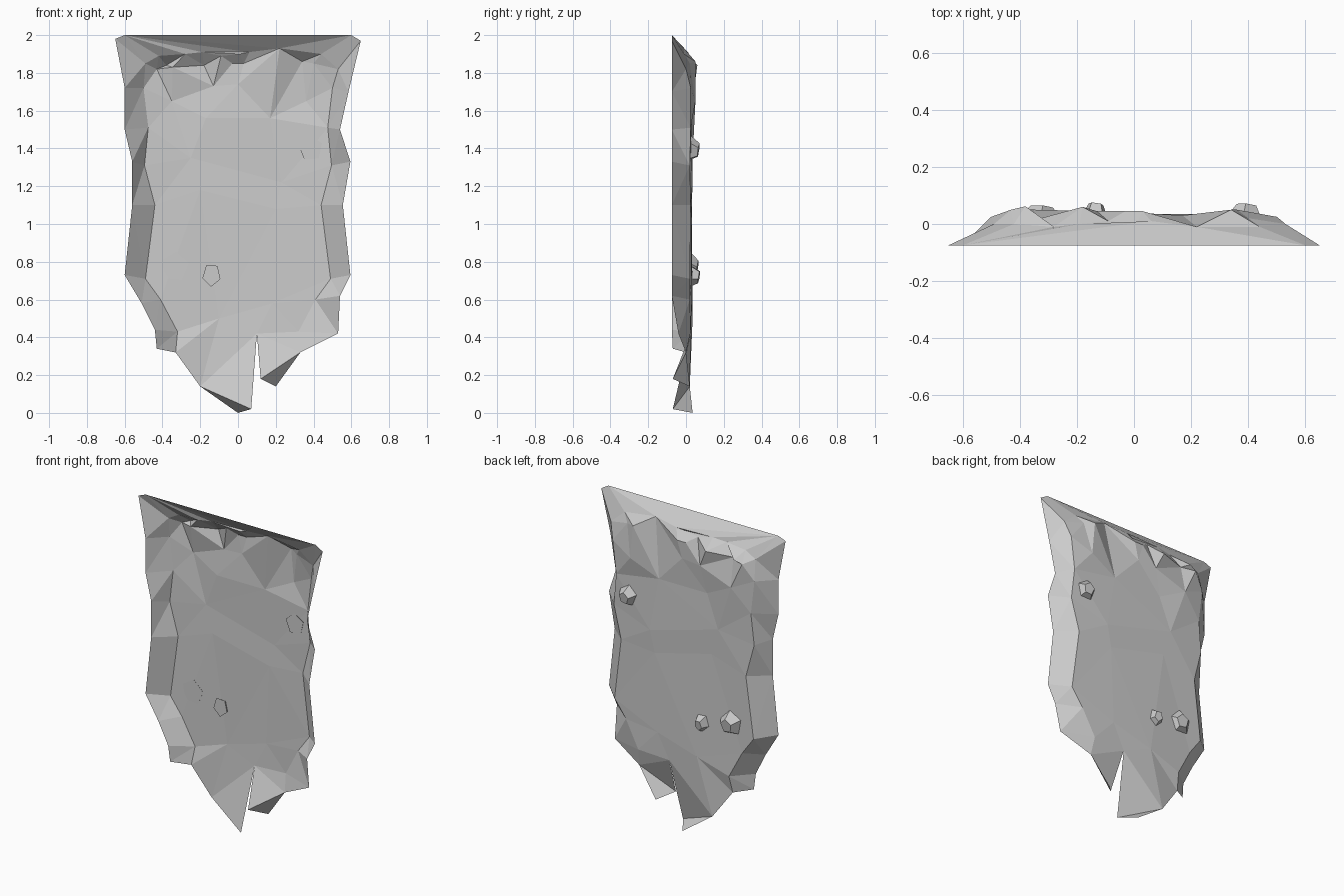
import bpy
from math import cos, sin, tau
from mathutils import Vector
from mathutils.geometry import delaunay_2d_cdt

RIM = -0.075  # depth of the open front rim

def make_object(name, verts, faces):
    mesh = bpy.data.meshes.new(name)
    mesh.from_pydata(verts, [], faces)
    mesh.update()
    obj = bpy.data.objects.new(name, mesh)
    bpy.context.collection.objects.link(obj)
    return obj

# Ragged silhouette: (x, z) on the rim, or (x, z, y) where it leaves the rim
outline = [
    (-.60, 2.0), (.60, 2.0), (.65, 1.97), (.585, 1.70), (.54, 1.50),
    (.595, 1.33), (.555, 1.10), (.595, .73), (.54, .62), (.53, .42, -.04),
    (.33, .32, .0), (.20, .14, .02), (.12, .18, -.07), (.10, .42, .025),
    (.07, .02, -.07), (0, 0, .035), (-.20, .14, .02), (-.33, .32, 0),
    (-.43, .34, -.07), (-.44, .44), (-.51, .58), (-.60, .73), (-.56, 1.10),
    (-.56, 1.33), (-.60, 1.50), (-.60, 1.72), (-.65, 1.98)]

# Edge of the raised face, mirrored to both sides: (x, z, y)
side = [(.50, 1.72, .025), (.475, 1.51, .025), (.495, 1.31, .02),
        (.44, 1.10, .025), (.49, .71, .02), (.41, .60, .02), (.32, .43, .025)]
left = [(-x, z, y) for x, z, y in side]

# Broken, overhanging upper part with grooves
crown = [
    (-.49, 1.85, .0), (-.43, 1.82, .05), (-.42, 1.89, .0), (-.38, 1.84, .062),
    (-.35, 1.65, .05), (-.345, 1.83, .015), (-.28, 1.90, -.01), (-.18, 1.84, .06),
    (-.19, 1.91, .0), (-.13, 1.73, .045), (-.09, 1.89, .01), (-.03, 1.85, .045),
    (0, 1.74, .04), (.01, 1.90, .0), (.03, 1.85, .045), (.06, 1.91, .01),
    (.22, 1.93, -.01), (.34, 1.86, .05), (.36, 1.65, .05), (.40, 1.85, .02),
    (.44, 1.90, -.01), (.53, 1.82, .0)]

# Almost flat middle and lower face
middle = [(-.17, 1.56, .03), (.17, 1.56, .03), (-.25, 1.35, .035), (.23, 1.22, .035),
          (-.2, 1.18, .03), (.2, 1.08, .03), (-.1, .50, .035), (.18, .58, .03)]

pts = [(p[0], p[1], p[2] if len(p) > 2 else RIM) for p in outline]
n = len(pts)
edges = [(i, (i + 1) % n) for i in range(n)]
for column in (side, left):
    start = len(pts)
    pts += column
    edges += [(i, i + 1) for i in range(start, len(pts) - 1)]
pts += crown + middle

# Rock sheet: triangulated in the front plane, pushed out in depth
flat, _, tris, source, _, _ = delaunay_2d_cdt(
    [Vector(p[:2]) for p in pts], edges, [], 1, 1e-5)
verts = [(v.x, pts[s[0]][2] if s else 0, v.y) for v, s in zip(flat, source)]
make_object("rock_sheet", verts, [tuple(reversed(t)) for t in tris])

def stone(name, x, z, rx, rz, turn, top):
    """Small five-sided tapered stone stuck to the back face."""
    verts = []
    for y, s, lean in ((.022, 1, 0), (top, .55, .15)):
        for i in range(5):
            a = turn + tau * i / 5
            verts.append((x + rx * (s * cos(a) + lean), y - .012 * s * cos(a + 1) * (y > .03),
                          z + rz * (s * sin(a) - lean)))
    faces = [tuple(range(5)), tuple(range(9, 4, -1))]
    faces += [(i, i + 5, (i + 1) % 5 + 5, (i + 1) % 5) for i in range(5)]
    make_object(name, verts, faces)

# Stones on the back
stone("stone_upper", .385, 1.40, .065, .07, .4, .066)
stone("stone_lower_small", -.14, .73, .05, .062, .9, .069)
stone("stone_lower_large", -.335, .775, .075, .08, .2, .06)
